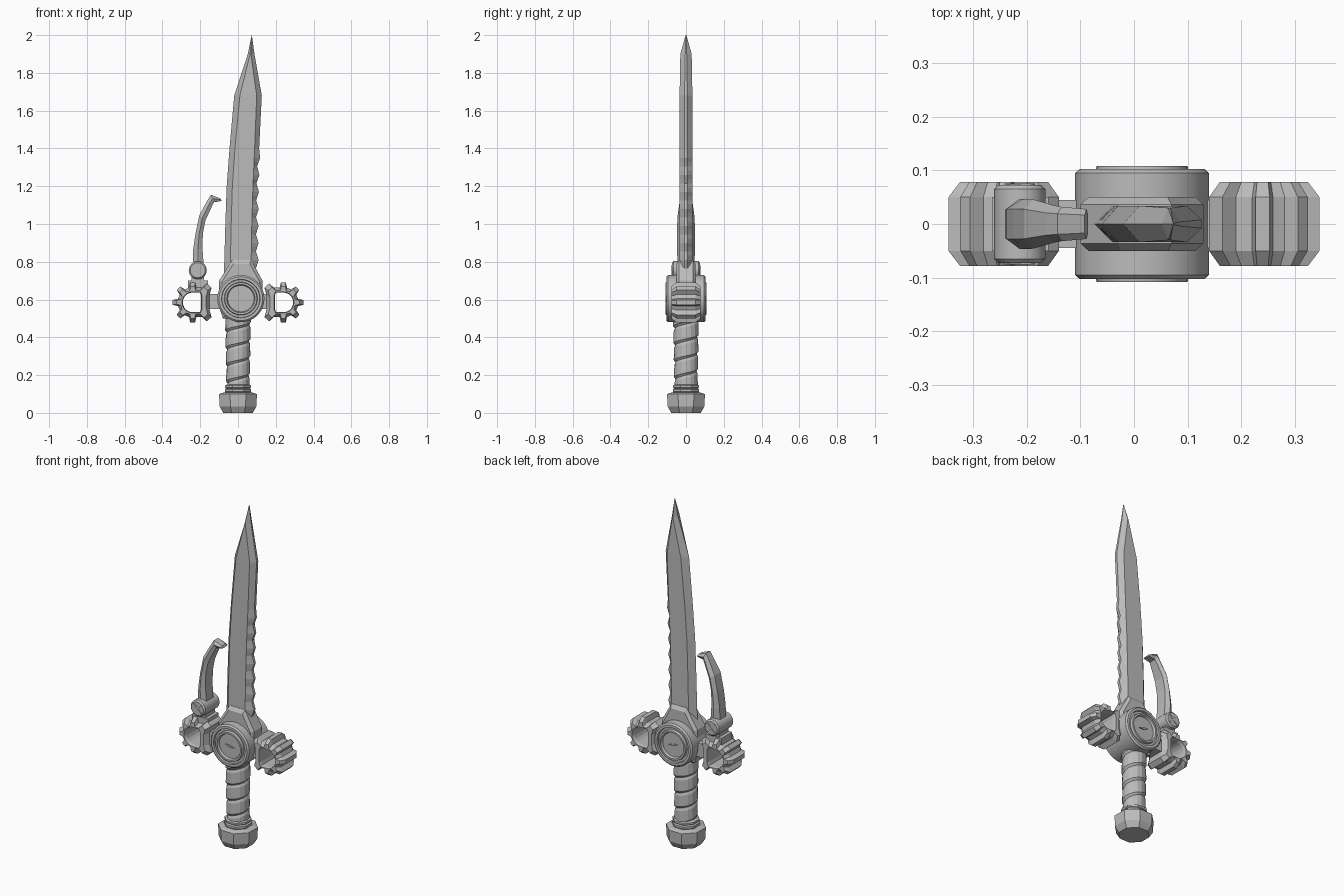
import bpy, bmesh, math
from math import cos, sin, pi, radians
from mathutils import Vector

if "Cube" in bpy.data.objects:
    bpy.data.objects.remove(bpy.data.objects["Cube"])

steel = bpy.data.materials.new("plain grey")
steel.diffuse_color = (0.5, 0.5, 0.5, 1)
steel.use_nodes = True
steel.node_tree.nodes["Principled BSDF"].inputs["Base Color"].default_value = steel.diffuse_color


def loft(name, rings, caps=True, loop=False, closed=True, smooth=False):
    """Skin a list of equally long point rings."""
    bm = bmesh.new()
    rows = [[bm.verts.new(p) for p in r] for r in rings]
    n = len(rows[0])
    pairs = list(zip(rows, rows[1:])) + ([(rows[-1], rows[0])] if loop else [])
    for a, b in pairs:
        for i in range(n if closed else n - 1):
            j = (i + 1) % n
            bm.faces.new((a[i], a[j], b[j], b[i]))
    if caps and not loop:
        bm.faces.new(rows[0])
        bm.faces.new(rows[-1])
    bmesh.ops.remove_doubles(bm, verts=bm.verts, dist=1e-5)
    bmesh.ops.recalc_face_normals(bm, faces=bm.faces)
    me = bpy.data.meshes.new(name)
    bm.to_mesh(me)
    bm.free()
    me.materials.append(steel)
    ob = bpy.data.objects.new(name, me)
    bpy.context.collection.objects.link(ob)
    if smooth:
        bpy.ops.object.select_all(action='DESELECT')
        ob.select_set(True)
        bpy.context.view_layer.objects.active = ob
        bpy.ops.object.shade_smooth_by_angle(angle=radians(30))
    return ob


def flat(pts, y, c=(0, 0), s=1):
    """Outline in the x-z plane at depth y, scaled about c."""
    return [(c[0] + (x - c[0]) * s, y, c[1] + (z - c[1]) * s) for x, z in pts]


def plate(name, pts, c, rim, face, s):
    """Slab with chamfered front and back."""
    return loft(name, [flat(pts, -face, c, s), flat(pts, -rim, c),
                       flat(pts, rim, c), flat(pts, face, c, s)])


def box(name, x0, x1, y0, y1, z0, z1):
    r = [(x0, z0), (x1, z0), (x1, z1), (x0, z1)]
    return loft(name, [flat(r, y0), flat(r, y1)])


def lathe_y(name, c, prof, n):
    rings = [[(c[0] + r * cos(2 * pi * i / n), y, c[1] + r * sin(2 * pi * i / n))
              for i in range(n)] for r, y in prof]
    return loft(name, rings, smooth=True)


def lathe_z(name, prof, n):
    off = pi / n
    return loft(name, [[(r * cos(2 * pi * i / n + off), r * sin(2 * pi * i / n + off), z)
                        for i in range(n)] for r, z in prof])


def interp(table, z):
    for a, b in zip(table, table[1:]):
        if z <= b[0]:
            t = (z - a[0]) / (b[0] - a[0])
            return [p + (q - p) * t for p, q in zip(a, b)]
    return table[-1]


# blade: z, left edge, left bevel, right bevel, right edge
shape = [(0.72, -.075, -.042, .068, .102), (1.0, -.067, -.036, .073, .102),
         (1.2, -.06, -.03, .079, .104), (1.4, -.045, -.016, .088, .112),
         (1.68, -.02, .01, .099, .126)]
sections = []
zs = [0.72 + 0.0225 * i for i in range(29)] + [1.4, 1.5, 1.6, 1.68]
for z in zs:
    _, a, b, c, d = interp(shape, z)
    if z < 1.36:
        d += 0.007 * cos(2 * pi * (z - 0.72) / 0.09)   # scalloped cutting edge
    sections.append((z, a, b, c, d, .034, .008))
sections += [(1.9, .052, .064, .068, .087, .03, .004),
             (2.0, .0725, .073, .073, .0735, .002, .001)]
loft("blade", [[(a, 0, z), (b, -t, z), (c, -t, z), (d, -e, z), (d, e, z), (c, t, z), (b, t, z)]
               for z, a, b, c, d, t, e in sections])

# collar holding the blade
plate("blade_collar", [(-.03, .81), (.07, .81), (.13, .70), (.13, .56), (.08, .5),
                       (-.08, .5), (-.1, .56), (-.1, .70)], (.015, .65), .036, .05, .87)

# round hub with a recessed dial on both sides
half = [(.001, .094), (.07, .094), (.075, .108), (.085, .108), (.088, .092),
        (.1, .092), (.102, .103), (.116, .103), (.125, .095)]
hub = (.015, .605)
lathe_y("hub", hub, [(r, -y) for r, y in half] + half[::-1], 32)
for y in (-1, 1):
    pts = [(-.015, .612), (.01, .6), (.045, .6), (.012, .612)]
    loft("dial_needle", [flat(pts, y * .092), flat(pts, y * .1)])

# toothed side guards, mirrored
gc = (.24, .585)
outline = []
for a in range(-90, 91, 45):
    for r, da in ((.08, -14), (.107, -7), (.107, 7), (.08, 14)):
        outline.append((r * cos(radians(a + da)), r * sin(radians(a + da))))
inner = [(-.05, .078), (-.075, .1), (-.1, .078), (-.088, .035)]
outline += inner + [(x, -z) for x, z in inner[::-1]]


def opening(p):
    """Hole point in the same direction: round outside, square inside."""
    d = Vector(p).normalized()
    r = .052 if d.x > 0 else min(.045 / max(-d.x, 1e-3), .052 / max(abs(d.y), 1e-3))
    return d.x * r, d.y * r


for side, label in ((-1, "left"), (1, "right")):
    def place(pts, y, s=1):
        return [(side * (gc[0] + x * s), y, gc[1] + z * s) for x, z in pts]
    hole = [opening(p) for p in outline]
    loft(label + "_toothed_guard",
         [place(outline, -.05), place(outline, -.078, .8), place(hole, -.078, 1.08),
          place(hole, -.06), place(hole, .06), place(hole, .078, 1.08),
          place(outline, .078, .8), place(outline, .05)], loop=True)
    x0, x1 = sorted((side * .09, side * .185))
    box(label + "_guard_arm", x0, x1, -.045, .045, .55, .63)

# lever pivot on the left guard
box("pivot_base", -.265, -.16, -.05, .05, .66, .7)
box("pivot_neck", -.245, -.18, -.045, .045, .69, .75)
pc = (-.213, .755)
lathe_y("pivot_pin", pc, [(.04, -.073), (.048, -.065), (.048, .065), (.04, .073)], 16)
for y in (-1, 1):
    for a in (pi / 4, -pi / 4):
        u, v = Vector((cos(a), sin(a))) * .036, Vector((-sin(a), cos(a))) * .004
        c = Vector(pc)
        pts = [tuple(c + p) for p in (u + v, v - u, -u - v, u - v)]
        loft("pivot_cross", [flat(pts, y * .072), flat(pts, y * .076)])

# hooked lever: left x, left z, right x, right z, half width
lever = [(-.24, .76, -.18, .76, .045), (-.238, .86, -.188, .87, .047),
         (-.225, .95, -.186, .95, .047), (-.205, 1.045, -.172, 1.02, .046),
         (-.165, 1.12, -.135, 1.1, .035), (-.143, 1.155, -.127, 1.115, .032),
         (-.092, 1.135, -.086, 1.122, .028)]
loft("lever", [[(a, -w * .6, b), (a, w * .6, b), ((a + c) / 2, w, (b + d) / 2),
                (c, w * .7, d), (c, -w * .7, d), ((a + c) / 2, -w, (b + d) / 2)]
               for a, b, c, d, w in lever])

# grip with a spiral wrap: stepped bands that climb with the angle
pitch, n = .09, 16
rings = []
for k in range(-2, 6):
    for v, r in ((0, .054), (.012, .063), (.075, .06), (.0899, .054)):
        ring = []
        for i in range(n + 1):
            a = 2 * pi * i / n
            z = .11 + k * pitch + v + pitch * i / n
            rr = r + .006 * (z - .15) / .35
            ring.append((rr * cos(a), rr * sin(a), min(max(z, .12), .53)))
        rings.append(ring)
loft("grip_wrap", rings, caps=False, closed=False)
lathe_z("grip_core", [(.053, .1), (.057, .53)], 16)

# pommel and its collars
k = 1 / cos(pi / 8)
lathe_z("pommel", [(.078 * k, 0), (.098 * k, .035), (.1 * k, .1), (.075 * k, .108)], 8)
lathe_z("pommel_collar", [(.06 * k, .1), (.07 * k, .112), (.07 * k, .125), (.062 * k, .13),
                          (.068 * k, .135), (.068 * k, .146), (.055 * k, .152)], 8)
